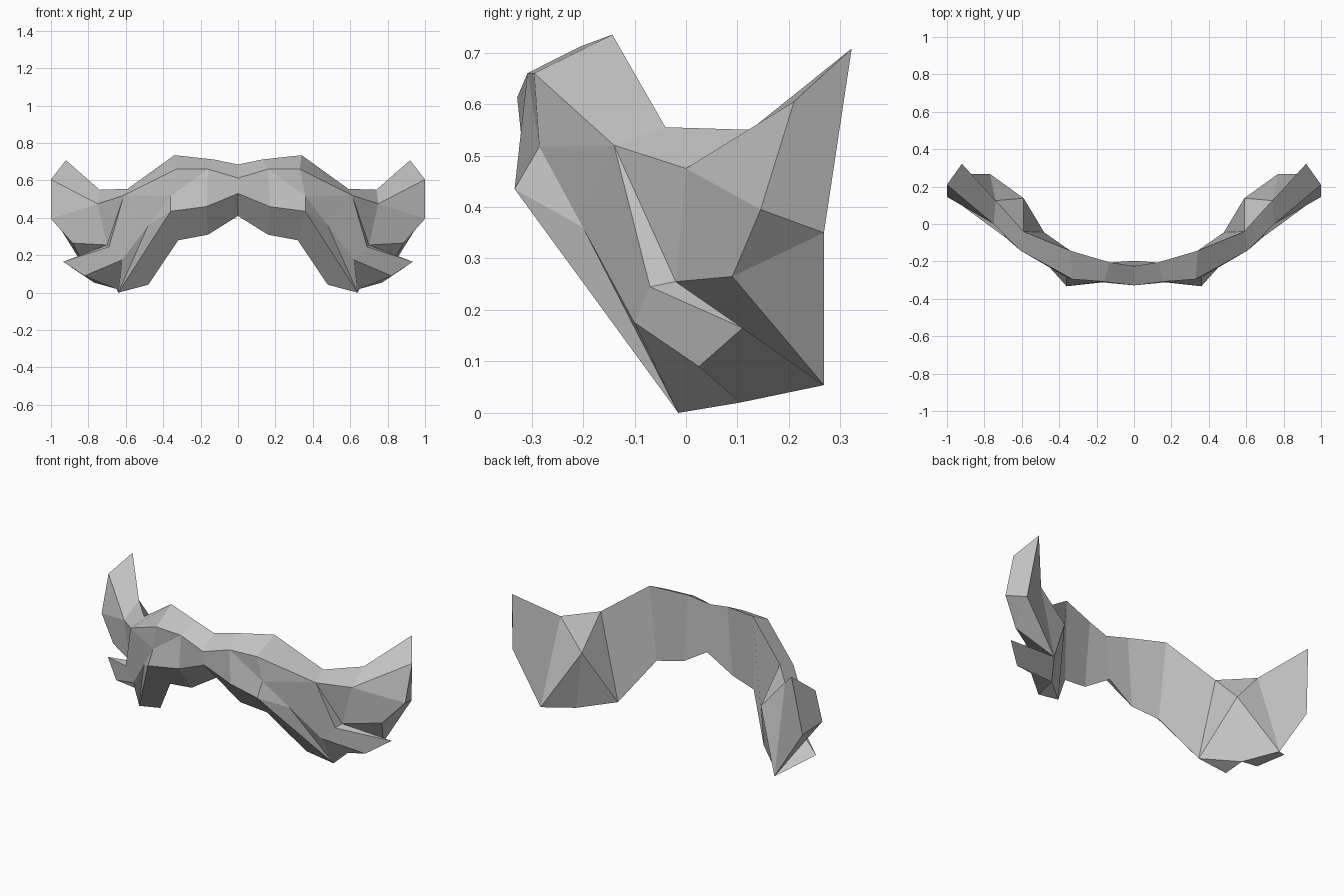
import bpy
import bmesh

if "Cube" in bpy.data.objects:
    bpy.data.objects.remove(bpy.data.objects["Cube"])

grey = bpy.data.materials.new("mid_grey")
grey.use_nodes = True
colour = (0.55, 0.55, 0.55, 1)
grey.diffuse_color = colour
grey.node_tree.nodes["Principled BSDF"].inputs["Base Color"].default_value = colour

bm = bmesh.new()


def face(*points):
    bm.faces.new([bm.verts.new(p) for p in points])


def strip(first, second):
    """Join two rows of points with a band of four-sided faces."""
    for i in range(len(first) - 1):
        face(first[i], first[i + 1], second[i + 1], second[i])


# Profiles running from the middle to the outer end of one half
top = [(0, -.225, .685), (.13, -.205, .712), (.34, -.143, .735),
       (.59, -.04, .555), (.74, .125, .55), (.92, .322, .708)]
ridge = [(0, -.328, .613), (.16, -.308, .66), (.33, -.295, .66),
         (.61, -.14, .52), (.75, 0, .475), (1, .21, .605)]
front_low = [(0, -.318, .53), (.17, -.312, .46), (.36, -.333, .435)]
back_low = [(0, -.197, .41), (.16, -.208, .31), (.32, -.18, .28), (.48, -.045, .042)]

# Corners of the cheek, the upper curl and the lower curl
cheek = (.36, -.285, .517)
notch = (.48, -.2, .36)
fold = (.62, -.1, .175)
foot = (.64, -.015, 0)
root_front, root_back = (.69, -.07, .245), (.7, -.02, .255)
curl_front, curl_under, curl_back = (1, .145, .395), (.885, .09, .265), (.955, .268, .35)
tusk_tip, tusk_under = (.935, .11, .165), (.82, .025, .09)
heel, heel_end = (.65, .105, .02), (.77, .268, .054)
bump = (.59, .138, .375)

top_peak, top_dip, top_saddle, top_tip = top[2:]
ridge_peak, ridge_dip, ridge_saddle, ridge_tip = ridge[2:]
lip, jaw = front_low[-1], back_low[-1]

# Upper surface, middle underside and middle back
strip(top, ridge)
strip(front_low, back_low)
strip(top[:4], back_low)

# Front of the middle and cheek
strip(ridge[:2], front_low)
face(ridge[1], ridge_peak, cheek)
face(ridge[1], cheek, lip, front_low[1])
face(ridge_peak, ridge_dip, cheek)
face(cheek, ridge_dip, notch)
face(cheek, notch, lip)
face(ridge_dip, root_front, fold, notch)
face(notch, fold, foot)
face(notch, foot, lip)
face(lip, foot, jaw, back_low[2])
face(foot, heel, jaw)

# Upper curl
face(ridge_dip, ridge_saddle, root_back)
face(ridge_saddle, curl_front, curl_under, root_back)
face(ridge_saddle, ridge_tip, curl_front)
face(ridge_tip, top_tip, curl_back, curl_front)
face(curl_front, curl_back, curl_under)
face(curl_under, curl_back, heel_end)
face(root_back, curl_under, heel_end)
face(ridge_dip, root_back, root_front)

# Lower curl
face(root_front, root_back, tusk_tip)
face(root_front, tusk_tip, tusk_under, fold)
face(fold, tusk_under, heel, foot)
face(tusk_under, tusk_tip, heel_end, heel)
face(root_back, heel_end, tusk_tip)

# Back of the wing
face(top_saddle, top_tip, curl_back, heel_end)
face(top_saddle, heel_end, bump)
face(bump, heel_end, heel)
face(top_dip, top_saddle, bump)
face(top_dip, bump, jaw)
face(bump, heel, jaw)

bmesh.ops.remove_doubles(bm, verts=bm.verts, dist=.001)
bmesh.ops.recalc_face_normals(bm, faces=bm.faces)

mesh = bpy.data.meshes.new("moustache")
bm.to_mesh(mesh)
bm.free()
mesh.materials.append(grey)
moustache = bpy.data.objects.new("moustache", mesh)
bpy.context.collection.objects.link(moustache)

# Mirror the half across the middle
mirror = moustache.modifiers.new("mirror", "MIRROR")
mirror.use_clip = True
mirror.merge_threshold = .001
